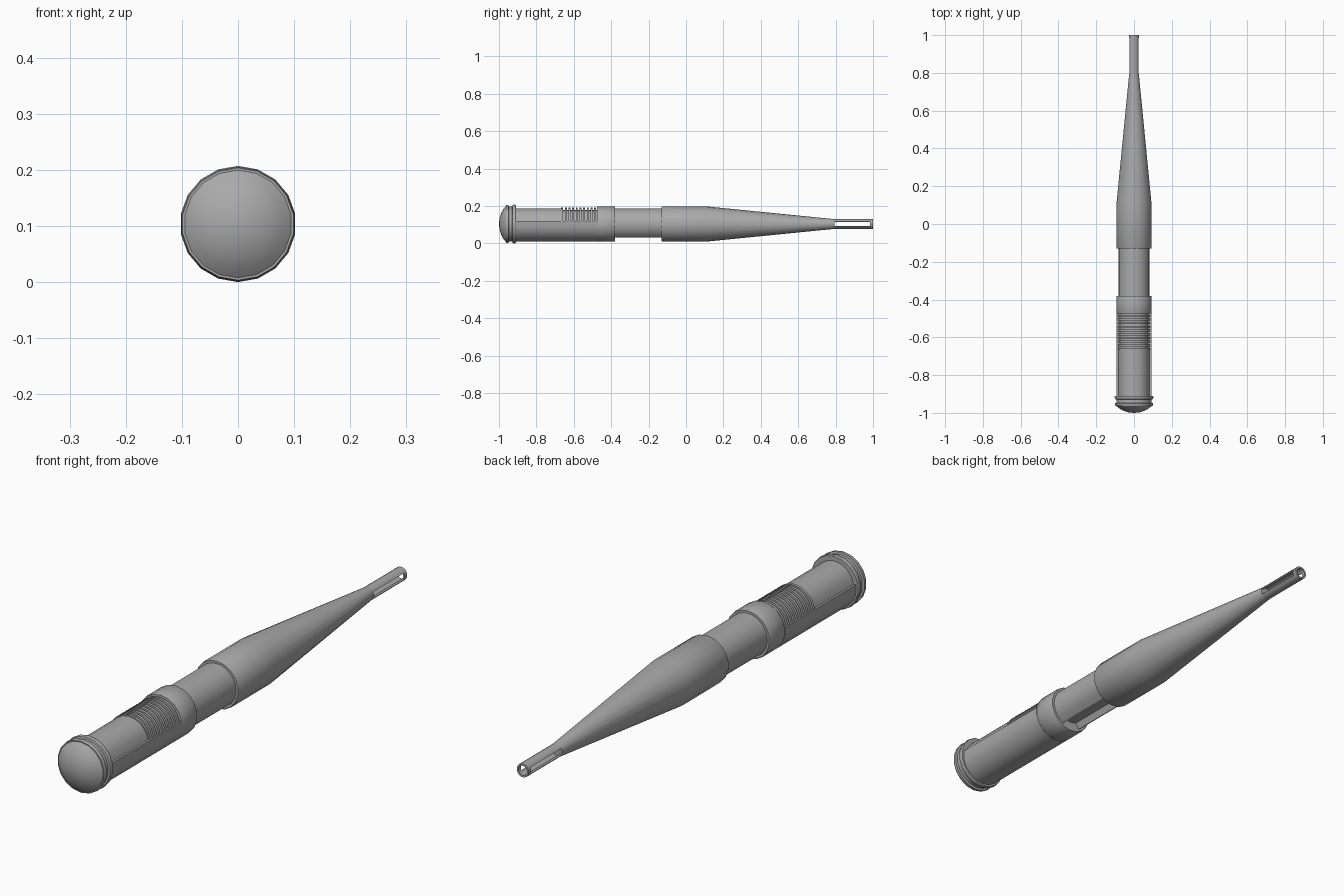
import bpy, bmesh
from math import sin, cos, radians

if "Cube" in bpy.data.objects:
    bpy.data.objects.remove(bpy.data.objects["Cube"])

CZ = 0.1035      # height of the long axis
SIDES = 18

grey = bpy.data.materials.new("dark_grey")
grey.diffuse_color = (0.4, 0.4, 0.4, 1)
grey.use_nodes = True
grey.node_tree.nodes["Principled BSDF"].inputs["Base Color"].default_value = grey.diffuse_color


def finish(name, bm):
    bmesh.ops.remove_doubles(bm, verts=bm.verts, dist=1e-5)
    bmesh.ops.recalc_face_normals(bm, faces=bm.faces)
    me = bpy.data.meshes.new(name)
    bm.to_mesh(me)
    bm.free()
    me.materials.append(grey)
    ob = bpy.data.objects.new(name, me)
    bpy.context.collection.objects.link(ob)
    bpy.ops.object.select_all(action='DESELECT')
    ob.select_set(True)
    bpy.context.view_layer.objects.active = ob
    bpy.ops.object.shade_smooth_by_angle(angle=radians(30))
    return ob


def polar(r, deg, y):
    a = radians(deg)
    return (r * cos(a), y, CZ + r * sin(a))


def lathe(name, profile, closed=False):
    """Turn (radius, y) points around the long axis."""
    bm = bmesh.new()
    rings = []
    for r, y in profile:
        if r == 0:
            rings.append([bm.verts.new((0, y, CZ))] * SIDES)
        else:
            rings.append([bm.verts.new(polar(r, 90 + 20 * k, y)) for k in range(SIDES)])
    pairs = list(zip(rings, rings[1:])) + ([(rings[-1], rings[0])] if closed else [])
    for a, b in pairs:
        for k in range(SIDES):
            n = (k + 1) % SIDES
            quad = list(dict.fromkeys((a[k], a[n], b[n], b[k])))
            bm.faces.new(quad)
    return finish(name, bm)


def extrude(name, section, y0, y1):
    """Sweep a (radius, degrees) cross-section along y."""
    bm = bmesh.new()
    a = [bm.verts.new(polar(r, d, y0)) for r, d in section]
    b = [bm.verts.new(polar(r, d, y1)) for r, d in section]
    bm.faces.new(a)
    bm.faces.new(b[::-1])
    for k in range(len(a)):
        n = (k + 1) % len(a)
        bm.faces.new((a[k], a[n], b[n], b[k]))
    return finish(name, bm)


def arc(r, start, stop, step=20):
    count = round(abs(stop - start) / step)
    return [(r, start + (stop - start) * k / count) for k in range(count + 1)]


# domed end cap with two flanges
lathe("end_cap", [(0, -1), (0.03, -0.997), (0.058, -0.988), (0.08, -0.976),
                  (0.096, -0.963), (0.1, -0.963), (0.102, -0.958), (0.102, -0.949),
                  (0.094, -0.947), (0.094, -0.929), (0.1015, -0.927), (0.1035, -0.922),
                  (0.1035, -0.914), (0.101, -0.91), (0, -0.91)])

# rear grip: narrow upper half resting in a wider lower shell, sunk under the ribs
lower = arc(0.094, 170, 370)
extrude("rear_grip", arc(0.083, 10, 170) + lower, -0.91, -0.667)
extrude("ribbed_grip", arc(0.076, 10, 170) + lower, -0.667, -0.473)

# ribs across the top of the grip
for i in range(10):
    y = -0.667 + i * 0.0195
    extrude(f"rib_{i + 1}", arc(0.087, 10, 170) + arc(0.074, 170, 10), y, y + 0.01)

# collar
lathe("collar", [(0, -0.475), (0.092, -0.475), (0.094, -0.471), (0.094, -0.384),
                 (0.092, -0.38), (0, -0.38)])

# narrow neck with a long slot underneath
extrude("slotted_neck", arc(0.083, -62, 242) + arc(0.056, 242, 298), -0.38, -0.13)

# front body and long taper
lathe("tapered_body", [(0, -0.13), (0.092, -0.13), (0.094, -0.126), (0.094, 0.11),
                       (0.026, 0.795), (0, 0.795)])

# hollow tip: two shell halves leaving side slots, joined by an end ring
for name, start in (("tip_upper", 30), ("tip_lower", 210)):
    extrude(name, arc(0.026, start, start + 120) + arc(0.019, start + 120, start), 0.79, 0.986)
lathe("tip_ring", [(0.019, 0.985), (0.026, 0.985), (0.026, 1.0), (0.019, 1.0)], closed=True)
